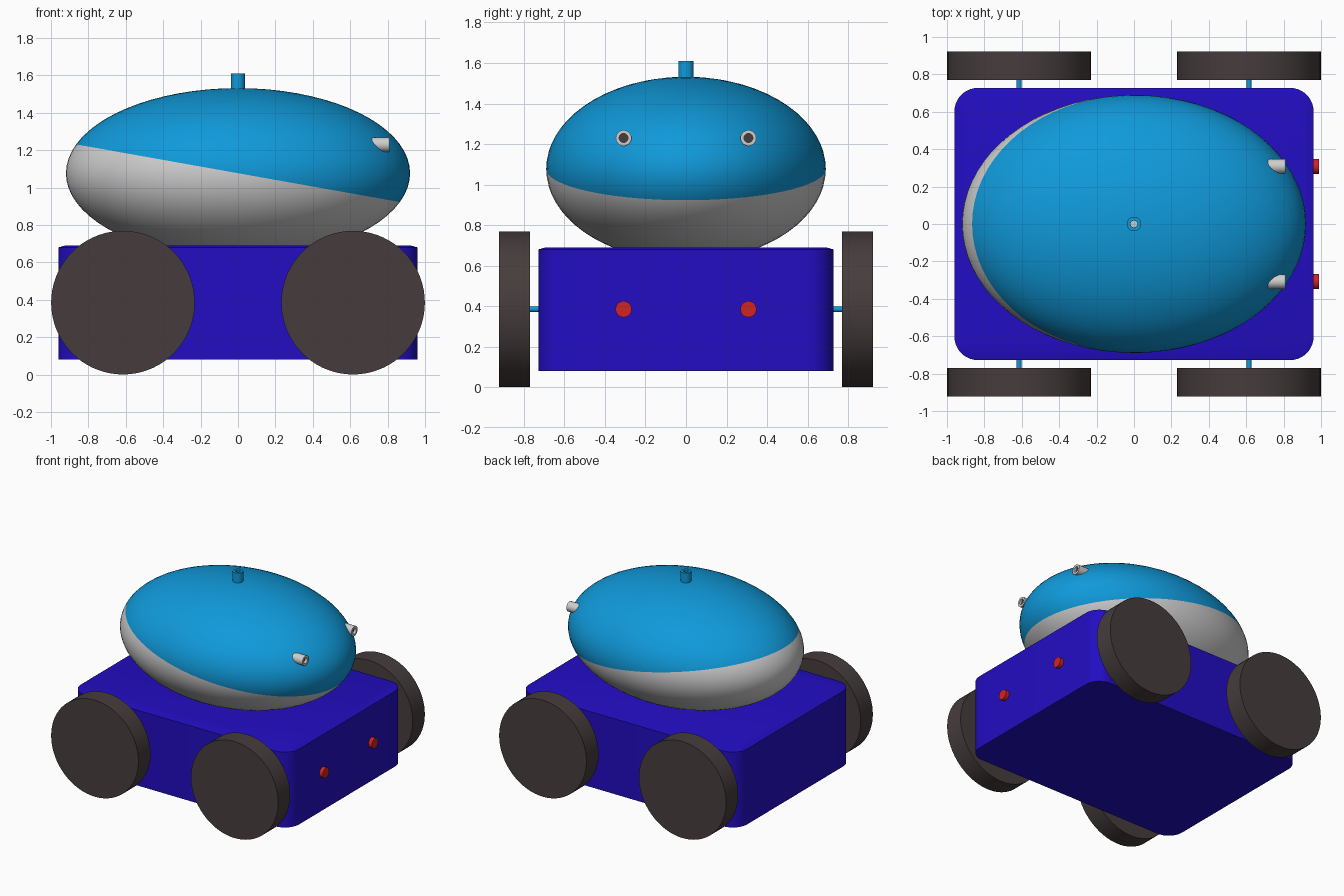
import bpy, bmesh, math
from mathutils import Matrix

if "Cube" in bpy.data.objects:
    bpy.data.objects.remove(bpy.data.objects["Cube"])


def material(name, rgb):
    m = bpy.data.materials.new(name)
    m.use_nodes = True
    colour = (*rgb, 1)
    m.diffuse_color = colour
    m.node_tree.nodes["Principled BSDF"].inputs["Base Color"].default_value = colour
    return m


INDIGO = material("indigo blue", (0.016, 0.004, 0.54))
SKY = material("sky blue", (0.005, 0.32, 0.70))
WHITE = material("pale grey", (0.62, 0.62, 0.62))
RUBBER = material("dark rubber", (0.062, 0.046, 0.046))
RED = material("signal red", (0.64, 0.017, 0.017))

ALONG_X = Matrix.Rotation(math.pi / 2, 4, "Y")
ALONG_Y = Matrix.Rotation(math.pi / 2, 4, "X")


def finish(name, bm, mats, location=(0, 0, 0)):
    """Turn a bmesh into a shaded object."""
    bmesh.ops.recalc_face_normals(bm, faces=bm.faces)
    mesh = bpy.data.meshes.new(name)
    bm.to_mesh(mesh)
    bm.free()
    for m in mats:
        mesh.materials.append(m)
    obj = bpy.data.objects.new(name, mesh)
    bpy.context.collection.objects.link(obj)
    obj.location = location
    bpy.ops.object.select_all(action="DESELECT")
    obj.select_set(True)
    bpy.context.view_layer.objects.active = obj
    bpy.ops.object.shade_smooth_by_angle(angle=math.radians(35))
    return obj


def cylinder(name, radius, length, location, mats, turn=Matrix(), sides=32, hole=0):
    """Centred cylinder; hole sinks a recess of that radius into its far end."""
    bm = bmesh.new()
    bmesh.ops.create_cone(bm, cap_ends=True, segments=sides, radius1=radius,
                          radius2=radius, depth=length)
    if hole:
        end = max(bm.faces, key=lambda f: f.calc_center_median().z)
        bmesh.ops.inset_region(bm, faces=[end], thickness=radius - hole)
        floor = bmesh.ops.extrude_discrete_faces(bm, faces=[end])["faces"][0]
        floor.material_index = 1
        bmesh.ops.translate(bm, verts=floor.verts, vec=(0, 0, -0.02))
    bm.transform(turn)
    return finish(name, bm, mats, location)


# Chassis: box with rounded upright corners and a slightly raised lid
bm = bmesh.new()
bmesh.ops.create_cube(bm, size=1)
bmesh.ops.scale(bm, verts=bm.verts, vec=(1.92, 1.455, 0.60))
upright = [e for e in bm.edges if abs(e.verts[0].co.z - e.verts[1].co.z) > 0.1]
bmesh.ops.bevel(bm, geom=upright, offset=0.125, segments=10, profile=0.5, affect="EDGES")
lid = max(bm.faces, key=lambda f: f.calc_center_median().z)
bmesh.ops.inset_region(bm, faces=[lid], thickness=0.035)
bmesh.ops.translate(bm, verts=lid.verts, vec=(0, 0, 0.01))
finish("chassis", bm, [INDIGO], (0, 0, 0.38))

# Egg-shaped cabin: its equator is tilted so the two colours meet on a slant
bm = bmesh.new()
bmesh.ops.create_uvsphere(bm, u_segments=72, v_segments=36, radius=1)
for f in bm.faces:
    f.material_index = 0 if f.calc_center_median().z > 0 else 1
bm.transform(Matrix.Diagonal((0.92, 0.69, 0.455, 1))
             @ Matrix.Rotation(math.atan(0.36), 4, "Y"))
finish("cabin", bm, [SKY, WHITE], (0, 0, 1.077))

# Chimney tube on the crown
cylinder("chimney", 0.038, 0.13, (0, 0, 1.545), [SKY, WHITE], hole=0.018)

# Axles with a wheel at each end
for end, x in (("rear", -0.615), ("front", 0.615)):
    cylinder(end + "_axle", 0.014, 1.6, (x, 0, 0.385), [SKY], ALONG_Y, 16)
    for side, s in (("left", 1), ("right", -1)):
        cylinder(f"{end}_{side}_wheel", 0.384, 0.152, (x, s * 0.846, 0.385),
                 [RUBBER], ALONG_Y, 72)

# Eyes on the cabin and lamps on the chassis
for side, s in (("left", 1), ("right", -1)):
    cylinder(side + "_eye", 0.039, 0.12, (0.75, s * 0.308, 1.23),
             [WHITE, RUBBER], ALONG_X, hole=0.022)
    cylinder(side + "_lamp", 0.04, 0.06, (0.96, s * 0.308, 0.385), [RED], ALONG_X)
